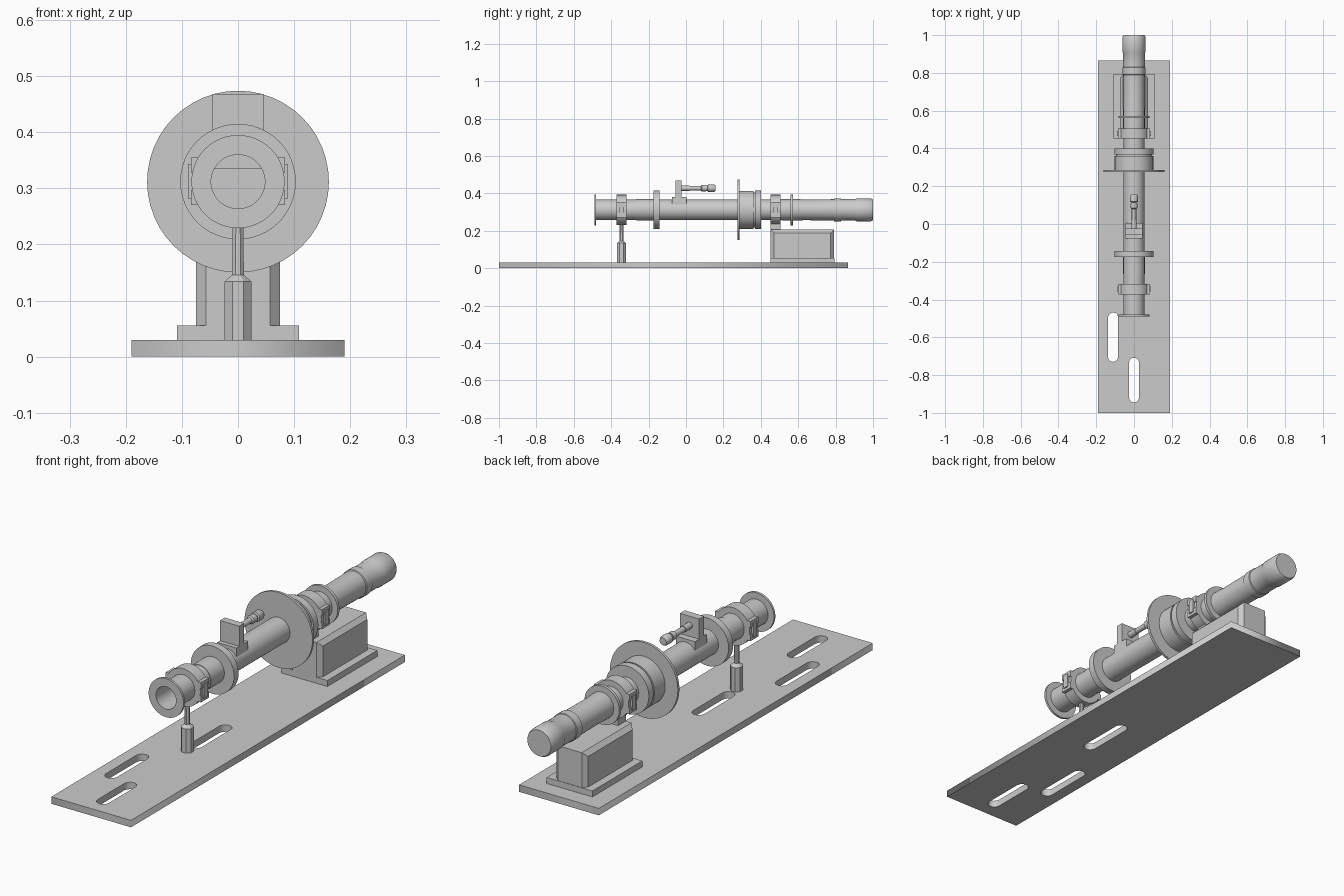
import bpy, bmesh, math

if "Cube" in bpy.data.objects:
    bpy.data.objects.remove(bpy.data.objects["Cube"])

AXIS_Z = 0.312


def finish(name, bm, smooth=True):
    bmesh.ops.remove_doubles(bm, verts=bm.verts, dist=1e-5)
    bmesh.ops.recalc_face_normals(bm, faces=bm.faces)
    me = bpy.data.meshes.new(name)
    bm.to_mesh(me)
    bm.free()
    ob = bpy.data.objects.new(name, me)
    bpy.context.collection.objects.link(ob)
    bpy.ops.object.select_all(action='DESELECT')
    ob.select_set(True)
    bpy.context.view_layer.objects.active = ob
    if smooth:
        bpy.ops.object.shade_smooth_by_angle(angle=math.radians(30))
    return ob


def lathe(name, profile, z=AXIS_Z, n=48):
    """Revolve (y, radius) points around a line parallel to y; radius 0 makes a cap."""
    bm = bmesh.new()
    rings = []
    for y, r in profile:
        if r == 0:
            rings.append([bm.verts.new((0, y, z))] * n)
        else:
            rings.append([bm.verts.new((r * math.sin(2 * math.pi * i / n), y,
                                        z + r * math.cos(2 * math.pi * i / n))) for i in range(n)])
    for a, b in zip(rings, rings[1:]):
        for i in range(n):
            j = (i + 1) % n
            corners = list(dict.fromkeys((a[i], a[j], b[j], b[i])))
            if len(corners) > 2:
                bm.faces.new(corners)
    return finish(name, bm)


def disc(name, y0, y1, r, hole=0.05):
    return lathe(name, [(y0, hole), (y0, r), (y1, r), (y1, hole), (y0, hole)])


def box(name, x0, x1, y0, y1, z0, z1):
    bm = bmesh.new()
    bmesh.ops.create_cube(bm, size=1)
    for v in bm.verts:
        v.co = ((x0 + x1) / 2 + v.co.x * (x1 - x0), (y0 + y1) / 2 + v.co.y * (y1 - y0),
                (z0 + z1) / 2 + v.co.z * (z1 - z0))
    return finish(name, bm, False)


# Base plate with three rounded slots
curve = bpy.data.curves.new("base_plate", 'CURVE')
curve.dimensions, curve.fill_mode, curve.extrude = '2D', 'BOTH', 0.015


def outline(pts):
    s = curve.splines.new('POLY')
    s.points.add(len(pts) - 1)
    for p, (x, y) in zip(s.points, pts):
        p.co = (x, y, 0, 1)
    s.use_cyclic_u = True


def slot(x, y0, y1, r=0.027, n=6):
    pts = []
    for cy, start in ((y1 - r, 0), (y0 + r, math.pi)):
        for i in range(n + 1):
            a = start + math.pi * i / n
            pts.append((x + r * math.cos(a), cy + r * math.sin(a)))
    outline(pts)


outline([(-0.19, -1), (0.19, -1), (0.19, 0.865), (-0.19, 0.865)])
slot(-0.111, -0.73, -0.468)
slot(0, -0.945, -0.708)
slot(0, -0.315, -0.06)
plate = bpy.data.objects.new("base_plate", curve)
plate.location.z = 0.015
bpy.context.collection.objects.link(plate)
bpy.context.view_layer.objects.active = plate
plate.select_set(True)
bpy.ops.object.convert(target='MESH')

# Hollow main tube with front flange
lathe("main_tube", [(-0.49, 0.048), (-0.49, 0.083), (-0.48, 0.083), (-0.48, 0.055), (-0.265, 0.055),
                    (-0.265, 0.057), (-0.17, 0.057), (-0.17, 0.055), (0.55, 0.055), (0.55, 0),
                    (0.45, 0), (0.45, 0.048), (-0.49, 0.048)])

# Discs and drum along the tube
disc("middle_disc", -0.174, -0.143, 0.103)
disc("large_disc", 0.276, 0.287, 0.162)
lathe("drum", [(0.287, 0.05), (0.287, 0.102), (0.36, 0.102), (0.36, 0.094), (0.368, 0.094),
               (0.368, 0.103), (0.4, 0.103), (0.4, 0.05)])
disc("rear_ring", 0.56, 0.573, 0.083)

# Rear barrel with closed end cap
lathe("rear_barrel", [(0.51, 0), (0.51, 0.057), (0.61, 0.057), (0.63, 0.055), (0.79, 0.057), (0.792, 0.061),
                      (0.828, 0.061), (0.83, 0.058), (0.905, 0.058), (0.912, 0.061), (0.99, 0.061),
                      (1.0, 0.056), (1.0, 0)])


# Two-part ring clamps with side ears and hinge blocks
def clamp(name, y):
    disc(name + "_ring", y - 0.027, y + 0.027, 0.081)
    for side, tag in ((-1, "left"), (1, "right")):
        def xs(a, b):
            return sorted((side * a, side * b))
        for z0, z1, part in ((0.328, 0.355, "upper"), (0.27, 0.297, "lower")):
            box(f"{name}_{part}_ear_{tag}", *xs(0.055, 0.084), y - 0.027, y + 0.027, z0, z1)
        box(f"{name}_hinge_{tag}", *xs(0.06, 0.089), y - 0.013, y + 0.013, 0.282, 0.343)


clamp("front_clamp", -0.345)
clamp("rear_clamp", 0.479)

# Front post: octagonal holder with tapered top and slim rod
bm = bmesh.new()
rows = []
for z, apothem in ((0.03, 0.024), (0.134, 0.024), (0.146, 0.0105), (0.235, 0.0095)):
    r = apothem / math.cos(math.pi / 8)
    rows.append([bm.verts.new((r * math.cos(math.pi * (i + 0.5) / 4),
                               -0.345 + r * math.sin(math.pi * (i + 0.5) / 4), z)) for i in range(8)])
for a, b in zip(rows, rows[1:]):
    for i in range(8):
        bm.faces.new((a[i], a[(i + 1) % 8], b[(i + 1) % 8], b[i]))
bm.faces.new(rows[0])
bm.faces.new(rows[-1])
finish("front_post", bm, False)

# Rear support: foot, block with chamfered sides, arm up to the clamp
box("support_foot", -0.109, 0.109, 0.453, 0.793, 0.03, 0.056)
bm = bmesh.new()
c, sections = 0.018, []
for x, inset in ((-0.075, c), (-0.057, 0), (0.057, 0), (0.075, c)):
    y0, y1, top = 0.453 + inset, 0.791 - inset, 0.206 - inset
    sections.append([bm.verts.new((x, y, z)) for y, z in ((y0, 0.05), (y1, 0.05), (y1, top), (y0, top))])
for a, b in zip(sections, sections[1:]):
    for i in range(4):
        bm.faces.new((a[i], a[(i + 1) % 4], b[(i + 1) % 4], b[i]))
bm.faces.new(sections[0])
bm.faces.new(sections[-1])
finish("support_block", bm, False)
box("support_arm", -0.03, 0.03, 0.453, 0.505, 0.2, 0.25)

# Adjuster bracket and micrometer-style rod on top
box("bracket_base", -0.046, 0.046, -0.076, 0.004, 0.335, 0.381)
box("bracket_plate", -0.046, 0.046, -0.057, -0.024, 0.37, 0.468)
lathe("adjuster_rod", [(-0.03, 0), (-0.03, 0.014), (0.02, 0.014), (0.02, 0.012), (0.08, 0.012), (0.085, 0.018),
                       (0.108, 0.018), (0.108, 0.014), (0.115, 0.014), (0.118, 0.021), (0.148, 0.021),
                       (0.157, 0.016), (0.157, 0)], z=0.428, n=24)
